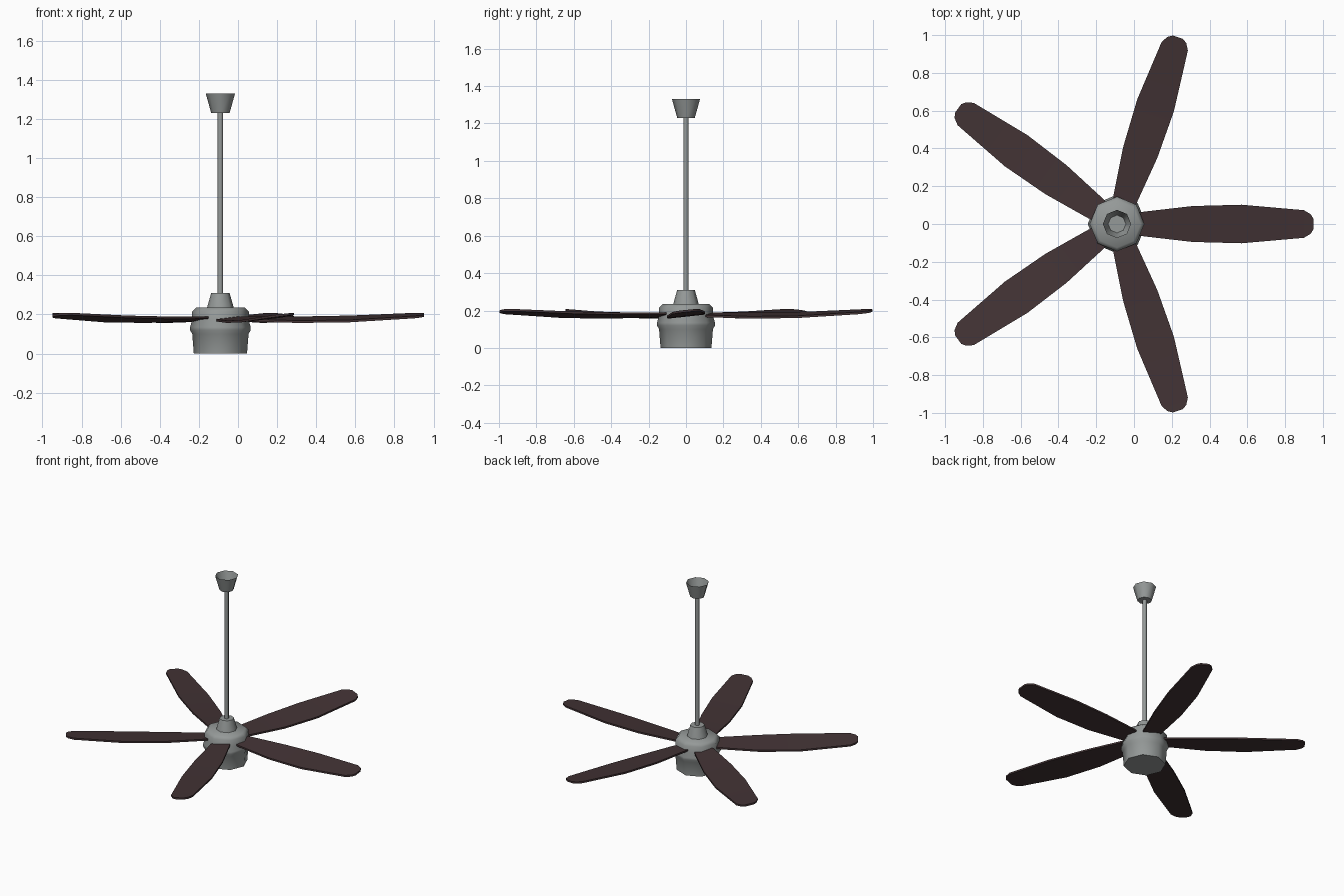
import bpy, bmesh, math
from mathutils import Matrix

if "Cube" in bpy.data.objects:
    bpy.data.objects.remove(bpy.data.objects["Cube"])

HUB_X = -0.09   # fan axis
SIDES = 8


def material(name, rgb):
    m = bpy.data.materials.new(name)
    m.diffuse_color = (*rgb, 1.0)
    m.use_nodes = True
    m.node_tree.nodes["Principled BSDF"].inputs["Base Color"].default_value = m.diffuse_color
    return m


METAL = material("grey_metal", (0.30, 0.32, 0.315))
WOOD = material("dark_brown_wood", (0.055, 0.033, 0.035))


def finish(name, bm, mat, angle):
    bmesh.ops.recalc_face_normals(bm, faces=bm.faces[:])
    me = bpy.data.meshes.new(name)
    bm.to_mesh(me)
    bm.free()
    ob = bpy.data.objects.new(name, me)
    bpy.context.collection.objects.link(ob)
    me.materials.append(mat)
    bpy.ops.object.select_all(action='DESELECT')
    ob.select_set(True)
    bpy.context.view_layer.objects.active = ob
    if angle:
        bpy.ops.object.shade_smooth_by_angle(angle=math.radians(angle))
    return ob


def lathe(name, profile, cap_top=True, angle=50):
    """Octagonal turned part from (radius, z) points, listed bottom to top."""
    bm = bmesh.new()
    rings = []
    for r, z in profile:
        rings.append([bm.verts.new((HUB_X + r * math.cos(math.tau * i / SIDES),
                                    r * math.sin(math.tau * i / SIDES), z))
                      for i in range(SIDES)])
    for a, b in zip(rings, rings[1:]):
        for i in range(SIDES):
            j = (i + 1) % SIDES
            bm.faces.new((a[i], a[j], b[j], b[i]))
    bm.faces.new(rings[0][::-1])
    if cap_top:
        bm.faces.new(rings[-1])
    return finish(name, bm, METAL, angle)


# Motor housing with bulging waist and bevelled top
lathe("motor_housing", [(0.136, 0), (0.144, 0.10), (0.155, 0.12), (0.155, 0.135),
                        (0.145, 0.17), (0.145, 0.215), (0.125, 0.235)])
# Collar, rod and open ceiling cup
lathe("rod_collar", [(0.069, 0.23), (0.064, 0.25), (0.047, 0.31)])
lathe("hanging_rod", [(0.014, 0.30), (0.014, 1.232)])
lathe("ceiling_cup", [(0.047, 1.23), (0.075, 1.33)], cap_top=False)

# Blades: (distance from axis, half width, centre height)
STATIONS = [(0.10, 0.055, 0.178), (0.14, 0.065, 0.177), (0.40, 0.095, 0.173),
            (0.66, 0.102, 0.177), (0.99, 0.073, 0.194), (1.025, 0.052, 0.196),
            (1.04, 0.028, 0.197)]
PITCH = 0.11
THICK = 0.012

for n in range(5):
    bm = bmesh.new()
    rows = []
    for r, w, z in STATIONS:
        rows.append([bm.verts.new((r, s * w, z + s * w * PITCH + h))
                     for s, h in ((-1, -THICK / 2), (1, -THICK / 2),
                                  (1, THICK / 2), (-1, THICK / 2))])
    for a, b in zip(rows, rows[1:]):
        for i in range(4):
            j = (i + 1) % 4
            bm.faces.new((a[i], b[i], b[j], a[j]))
    bm.faces.new(rows[0])
    bm.faces.new(rows[-1])
    bm.transform(Matrix.Translation((HUB_X, 0, 0)) @
                 Matrix.Rotation(math.tau * n / 5, 4, 'Z'))
    finish(f"blade_{n + 1}", bm, WOOD, 30)
